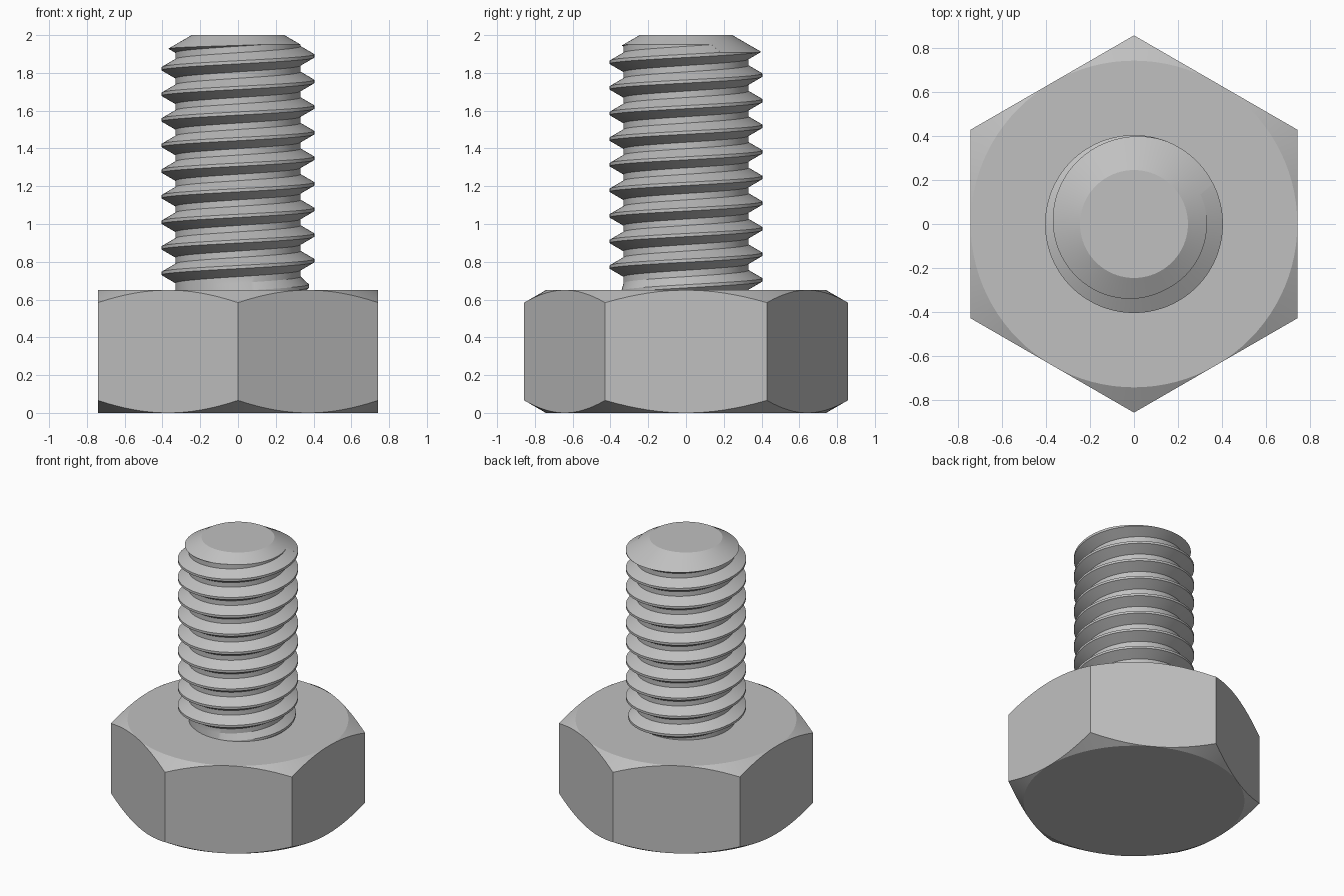
import bpy, bmesh, math

cube = bpy.data.objects.get("Cube")
if cube:
    bpy.data.objects.remove(cube, do_unlink=True)

# One plain steel colour
steel = bpy.data.materials.new("steel grey")
steel.use_nodes = True
GREY = (0.53, 0.53, 0.53, 1)
steel.diffuse_color = GREY
bsdf = next(n for n in steel.node_tree.nodes if n.type == "BSDF_PRINCIPLED")
bsdf.inputs["Base Color"].default_value = GREY

TAU = math.tau
TAN30 = math.tan(math.radians(30))
HEAD_TOP = 0.65


def polar(r, angle, z):
    return (r * math.cos(angle), r * math.sin(angle), z)


def finish(bm, name):
    """Turn a bmesh into a smooth object with sharp edges kept."""
    bmesh.ops.remove_doubles(bm, verts=bm.verts[:], dist=1e-5)
    mesh = bpy.data.meshes.new(name)
    bm.to_mesh(mesh)
    bm.free()
    mesh.materials.append(steel)
    obj = bpy.data.objects.new(name, mesh)
    bpy.context.collection.objects.link(obj)
    bpy.ops.object.select_all(action="DESELECT")
    obj.select_set(True)
    bpy.context.view_layer.objects.active = obj
    bpy.ops.object.shade_smooth_by_angle(angle=math.radians(20))
    return obj


def build_head(flat=0.742, steps=16):
    """Hexagonal prism whose corners are cut by a cone above and below."""
    bm = bmesh.new()
    count = 6 * steps
    rings = [[], [], [], []]
    for i in range(count):
        angle = TAU * i / count
        # Distance to the hexagon side, with side centres at multiples of 60 degrees
        off = (angle + math.pi / 6) % (math.pi / 3) - math.pi / 6
        r = flat / math.cos(off)
        drop = (r - flat) * TAN30
        outline = [(flat, 0), (r, drop), (r, HEAD_TOP - drop), (flat, HEAD_TOP)]
        for ring, (radius, z) in zip(rings, outline):
            ring.append(bm.verts.new(polar(radius, angle, z)))
    for low, high in zip(rings, rings[1:]):
        for i in range(count):
            j = (i + 1) % count
            bm.faces.new((low[i], low[j], high[j], high[i]))
    bm.faces.new(rings[0][::-1])
    bm.faces.new(rings[-1])
    return finish(bm, "hex_head")


# Thread dimensions
PITCH = 0.1355
ROOT, CREST = 0.331, 0.404
CREST_HALF, ROOT_HALF = PITCH / 16, PITCH * 3 / 8
TIP_R, TIP_Z = 0.245, 2.0
FIRST_TURN, LAST_TURN = -11, 2


def cone(z):
    """Radius of the tip chamfer at a height."""
    return TIP_R + (TIP_Z - z) / TAN30


def thread_column(u):
    """Shank outline at one angle (u in turns), cut by the tip chamfer."""
    pts = []
    for turn in range(FIRST_TURN, LAST_TURN + 1):
        z = 1.89 + PITCH * (turn + u)
        # The thread grows out of the core just above the head
        grow = min(max((turn + u + 9.33) / 0.55, 0), 1)
        r = ROOT + (CREST - ROOT) * grow
        pts += [(ROOT, z - ROOT_HALF), (r, z - CREST_HALF),
                (r, z + CREST_HALF), (ROOT, z + ROOT_HALF)]
    pts = [(r, max(z, HEAD_TOP - 0.1)) for r, z in pts]
    for k in range(1, len(pts)):
        (r1, z1), (r2, z2) = pts[k - 1], pts[k]
        f1, f2 = r1 - cone(z1), r2 - cone(z2)
        if f2 > 0:
            t = f1 / (f1 - f2)
            cut = (r1 + (r2 - r1) * t, z1 + (z2 - z1) * t)
            return pts[:k] + [cut] * (len(pts) - k)
    return pts


def build_shank(count=120):
    """Helical thread as one continuous surface, closed by the chamfered tip."""
    bm = bmesh.new()
    cols, tip = [], []
    for i in range(count):
        angle = TAU * i / count
        cols.append([bm.verts.new(polar(r, angle, z))
                     for r, z in thread_column(i / count)])
        tip.append(bm.verts.new(polar(TIP_R, angle, TIP_Z)))
    last = len(cols[0]) - 1
    for i in range(count):
        j = (i + 1) % count
        a, b = cols[i], cols[j]
        # After a full turn the outline continues one pitch higher
        shift = 4 if j == 0 else 0
        for k in range(last):
            k1, k2 = min(k + shift, last), min(k + 1 + shift, last)
            if k1 == k2:
                continue
            bm.faces.new((a[k], b[k1], b[k2], a[k + 1]))
        bm.faces.new((a[last], b[last], tip[j], tip[i]))
    bm.faces.new(tip)
    return finish(bm, "threaded_shank")


build_head()
build_shank()
